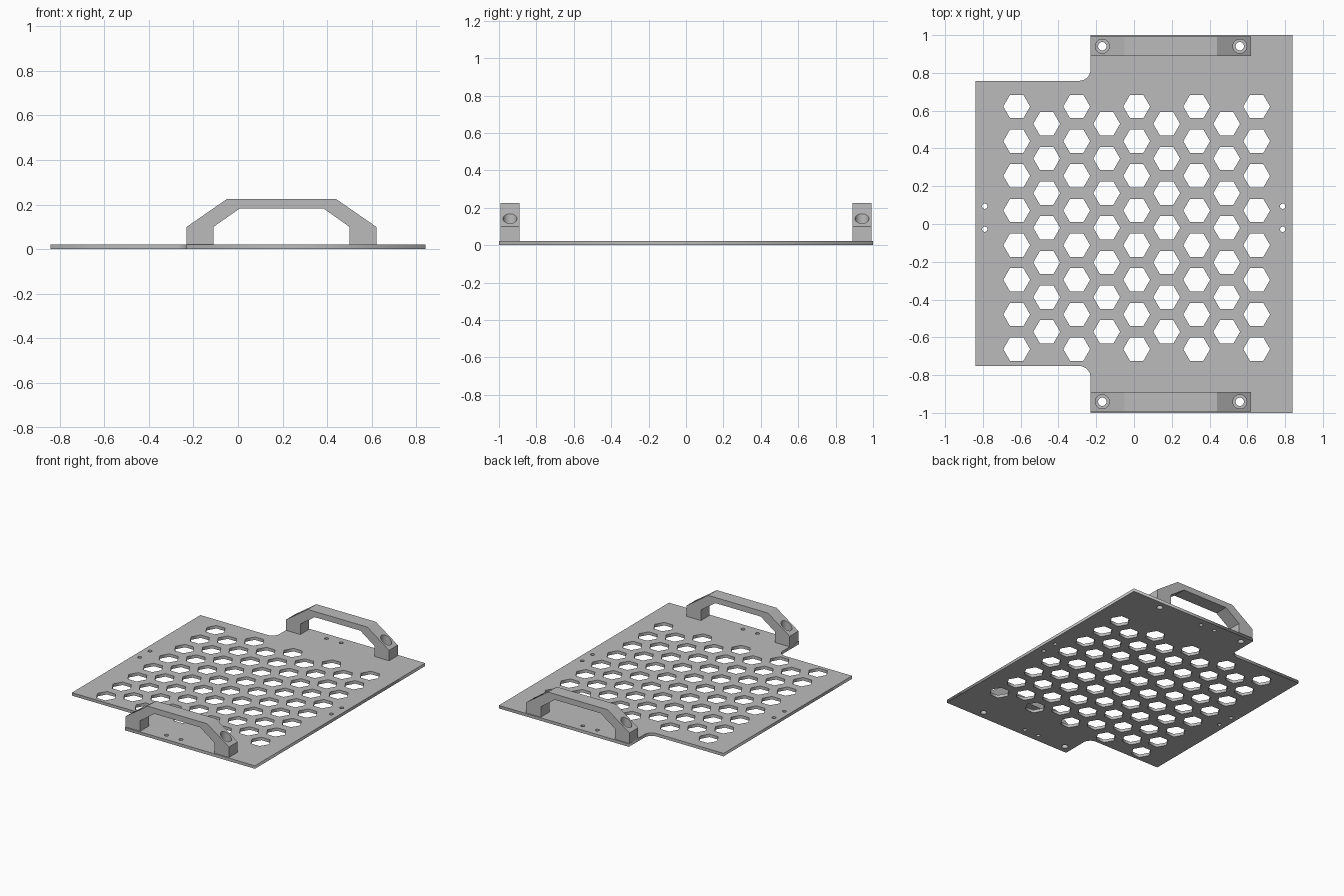
import bpy, bmesh, math

if "Cube" in bpy.data.objects:
    bpy.data.objects.remove(bpy.data.objects["Cube"])

T = 0.022                      # plate thickness
HANDLE_Y = 0.941               # handle centre line
SCREW_X = (-0.168, 0.56)       # handle screw positions

grey = bpy.data.materials.new("light grey")
grey.diffuse_color = (0.5, 0.5, 0.5, 1)
grey.use_nodes = True
grey.node_tree.nodes["Principled BSDF"].inputs["Base Color"].default_value = grey.diffuse_color


def ring(cx, cy, r, n):
    return [(cx + r * math.cos(2 * math.pi * i / n),
             cy + r * math.sin(2 * math.pi * i / n)) for i in range(n)]


def fillet(cx, cy, r, a0, a1, n=8):
    angles = [math.radians(a0 + (a1 - a0) * i / n) for i in range(n + 1)]
    return [(cx + r * math.cos(a), cy + r * math.sin(a)) for a in angles]


def cutter(name, x, y, r, z0, z1):
    bpy.ops.mesh.primitive_cylinder_add(vertices=32, radius=r, depth=z1 - z0,
                                        location=(x, y, (z0 + z1) / 2))
    ob = bpy.context.object
    ob.name = name
    ob.hide_render = True
    return ob


# Plate outline with two notched corners and rounded inner corners
R = 0.06
outline = [(0.84, -1), (0.84, 1), (-0.23, 1)]
outline += fillet(-0.23 - R, 0.758 + R, R, 0, -90)
outline += [(-0.84, 0.758), (-0.84, -0.752)]
outline += fillet(-0.23 - R, -0.752 - R, R, 90, 0)
outline += [(-0.23, -1)]
loops = [outline]

# Hexagonal vents in staggered columns
for col in range(9):
    odd = col % 2
    for row in range(8 - odd):
        y = 0.622 - 0.1835 * (row + odd / 2)
        loops.append(ring(-0.621 + 0.1588 * col, y, 0.071, 6))

# Small mounting holes on all four sides, and screw holes below the handles
for x in (-0.79, 0.787):
    for y in (-0.028, 0.094):
        loops.append(ring(x, y, 0.014, 20))
for s in (-1, 1):
    for x in (0.07, 0.19):
        loops.append(ring(x, s * HANDLE_Y, 0.014, 20))
    for x in SCREW_X:
        loops.append(ring(x, s * HANDLE_Y, 0.022, 32))

curve = bpy.data.curves.new("plate_outline", 'CURVE')
curve.dimensions = '2D'
curve.fill_mode = 'BOTH'
curve.extrude = T / 2
for pts in loops:
    sp = curve.splines.new('POLY')
    sp.points.add(len(pts) - 1)
    for p, (x, y) in zip(sp.points, pts):
        p.co = (x, y, 0, 1)
    sp.use_cyclic_u = True
plate = bpy.data.objects.new("perforated_plate", curve)
bpy.context.collection.objects.link(plate)
plate.location.z = T / 2
bpy.context.view_layer.objects.active = plate
plate.select_set(True)
bpy.ops.object.convert(target='MESH')
plate = bpy.context.object
bm = bmesh.new()
bm.from_mesh(plate.data)
bmesh.ops.remove_doubles(bm, verts=bm.verts, dist=1e-5)
bmesh.ops.recalc_face_normals(bm, faces=bm.faces)
bm.to_mesh(plate.data)
bm.free()
plate.data.materials.clear()
plate.data.materials.append(grey)

# Angular grab handles, one at each end
profile = [(-0.23, T), (-0.11, T), (-0.11, 0.1), (0.008, 0.183), (0.383, 0.183),
           (0.5, 0.1), (0.5, T), (0.62, T), (0.62, 0.1), (0.44, 0.225),
           (-0.05, 0.225), (-0.23, 0.1)]
for s, side in ((-1, "front"), (1, "back")):
    bm = bmesh.new()
    y0 = s * HANDLE_Y - 0.051
    face = bm.faces.new([bm.verts.new((x, y0, z)) for x, z in profile])
    out = bmesh.ops.extrude_face_region(bm, geom=[face])
    moved = [g for g in out["geom"] if isinstance(g, bmesh.types.BMVert)]
    bmesh.ops.translate(bm, verts=moved, vec=(0, 0.102, 0))
    bmesh.ops.recalc_face_normals(bm, faces=bm.faces)
    me = bpy.data.meshes.new(side + "_handle")
    bm.to_mesh(me)
    bm.free()
    me.materials.append(grey)
    handle = bpy.data.objects.new(side + "_handle", me)
    bpy.context.collection.objects.link(handle)

    # Counterbored screw holes through the feet
    tools = []
    for x in SCREW_X:
        tools.append(cutter("screw_hole_cutter", x, s * HANDLE_Y, 0.022, -0.05, 0.3))
        tools.append(cutter("counterbore_cutter", x, s * HANDLE_Y, 0.037, 0.08, 0.3))
    for t in tools:
        mod = handle.modifiers.new("hole", 'BOOLEAN')
        mod.operation = 'DIFFERENCE'
        mod.solver = 'EXACT'
        mod.object = t
    bpy.ops.object.select_all(action='DESELECT')
    handle.select_set(True)
    bpy.context.view_layer.objects.active = handle
    bpy.ops.object.convert(target='MESH')
    for t in tools:
        bpy.data.objects.remove(t)
    bpy.ops.object.shade_smooth_by_angle(angle=math.radians(30))
